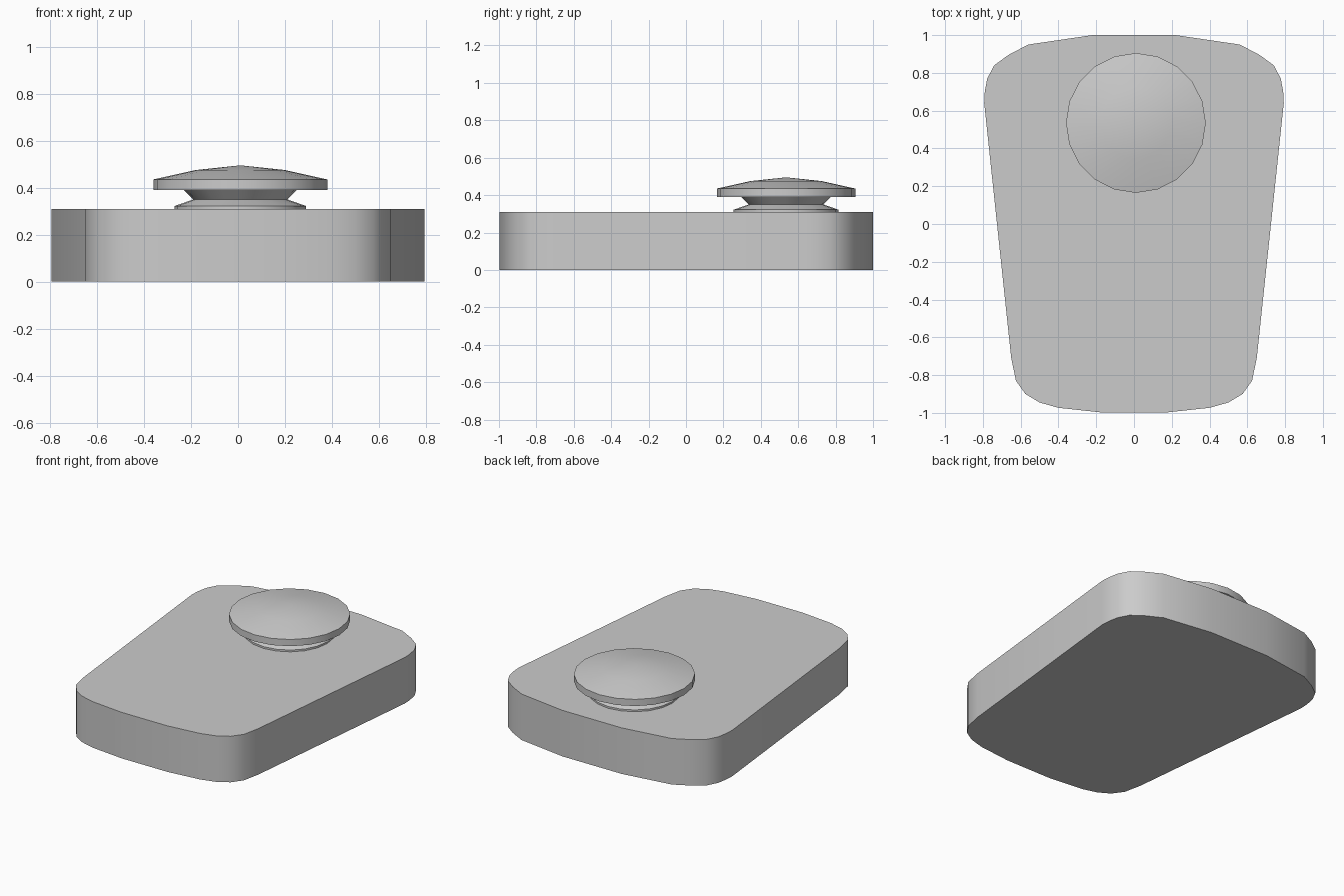
import bpy, bmesh, math

if "Cube" in bpy.data.objects:
    bpy.data.objects.remove(bpy.data.objects["Cube"])


def finish(bm, name, angle):
    bmesh.ops.recalc_face_normals(bm, faces=bm.faces)
    mesh = bpy.data.meshes.new(name)
    bm.to_mesh(mesh)
    bm.free()
    obj = bpy.data.objects.new(name, mesh)
    bpy.context.collection.objects.link(obj)
    bpy.ops.object.select_all(action='DESELECT')
    obj.select_set(True)
    bpy.context.view_layer.objects.active = obj
    bpy.ops.object.shade_smooth_by_angle(angle=math.radians(angle))
    return obj


def slab(name, half, height):
    """Extrude a mirrored half outline upward from the ground."""
    outline = half + [(-x, y) for x, y in reversed(half)]
    bm = bmesh.new()
    base = bm.faces.new([bm.verts.new((x, y, 0)) for x, y in outline])
    top = bmesh.ops.extrude_face_region(bm, geom=[base], use_keep_orig=True)
    verts = [g for g in top['geom'] if isinstance(g, bmesh.types.BMVert)]
    bmesh.ops.translate(bm, vec=(0, 0, height), verts=verts)
    return finish(bm, name, 35)


def lathe(name, profile, centre, sides):
    """Spin a radius/height profile around a vertical axis."""
    bm = bmesh.new()
    verts = [bm.verts.new((r, 0, z)) for r, z in profile]
    edges = [bm.edges.new(pair) for pair in zip(verts, verts[1:])]
    bmesh.ops.spin(bm, geom=verts + edges, axis=(0, 0, 1), cent=(0, 0, 0),
                   angle=math.tau, steps=sides, use_duplicate=False)
    bmesh.ops.remove_doubles(bm, verts=bm.verts, dist=0.0005)
    obj = finish(bm, name, 30)
    obj.location = (*centre, 0)
    return obj


# Tapered body with rounded corners
slab("body", [(0.22, 1.0), (0.56, 0.95), (0.665, 0.895), (0.74, 0.84),
              (0.777, 0.77), (0.79, 0.70), (0.793, 0.64), (0.65, -0.71),
              (0.625, -0.83), (0.575, -0.90), (0.50, -0.945),
              (0.40, -0.973), (0.17, -0.998)], 0.31)

# Pinched stem and domed cap
KNOB = (0.01, 0.535)
lathe("knob_stem", [(0, 0.30), (0.28, 0.30), (0.28, 0.322), (0.20, 0.35),
                    (0.24, 0.39), (0, 0.39)], KNOB, 20)
lathe("knob_cap", [(0, 0.39), (0.37, 0.39), (0.37, 0.435),
                   (0.19, 0.475), (0, 0.495)], KNOB, 20)
